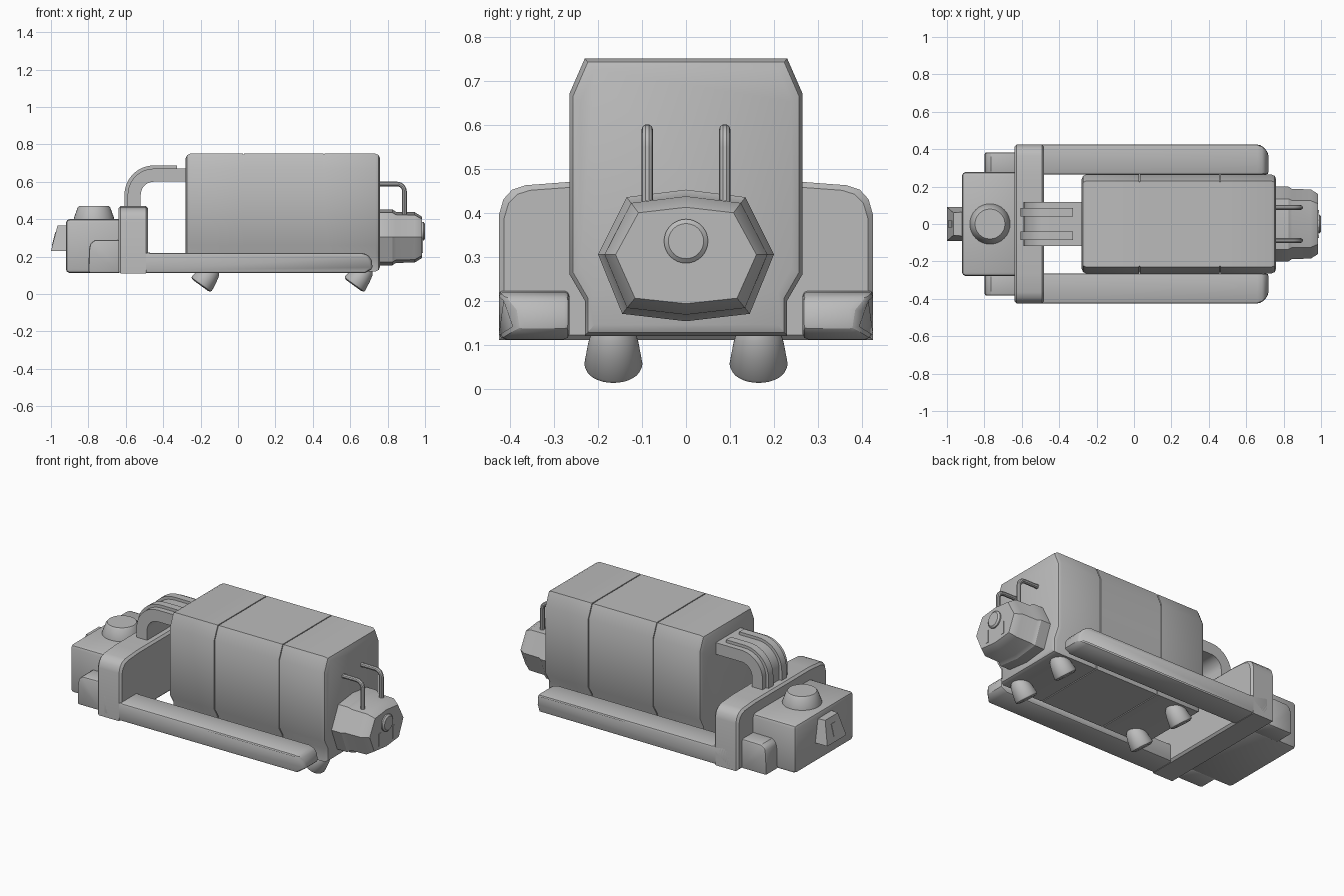
import bpy, bmesh, math
from mathutils import Vector, Matrix

cube = bpy.data.objects.get("Cube")
if cube:
    bpy.data.objects.remove(cube, do_unlink=True)

grey = bpy.data.materials.new("plain grey")
grey.use_nodes = True
grey.diffuse_color = (0.5, 0.5, 0.5, 1)
grey.node_tree.nodes["Principled BSDF"].inputs["Base Color"].default_value = (0.5, 0.5, 0.5, 1)


def finish(name, bm, bevel=0.0, segments=2):
    bmesh.ops.recalc_face_normals(bm, faces=bm.faces)
    if bevel:
        sharp = [e for e in bm.edges if e.calc_face_angle(0) > math.radians(35)]
        bmesh.ops.bevel(bm, geom=sharp, offset=bevel, segments=segments,
                        profile=0.5, affect='EDGES', clamp_overlap=True)
    mesh = bpy.data.meshes.new(name)
    bm.to_mesh(mesh)
    bm.free()
    mesh.materials.append(grey)
    ob = bpy.data.objects.new(name, mesh)
    bpy.context.collection.objects.link(ob)
    shade(ob)
    return ob


def shade(ob):
    bpy.ops.object.select_all(action='DESELECT')
    ob.select_set(True)
    bpy.context.view_layer.objects.active = ob
    bpy.ops.object.shade_smooth_by_angle(angle=math.radians(32))


def skin(name, rings, bevel=0.0, segments=2):
    """Join rings of points into a closed solid."""
    bm = bmesh.new()
    loops = [[bm.verts.new(p) for p in ring] for ring in rings]
    n = len(loops[0])
    for a, b in zip(loops, loops[1:]):
        for i in range(n):
            j = (i + 1) % n
            bm.faces.new((a[i], a[j], b[j], b[i]))
    bm.faces.new(loops[0])
    bm.faces.new(loops[-1])
    return finish(name, bm, bevel, segments)


def loft_x(name, half, sections):
    """Mirror a y-z half profile and loft it along x with (x, inset) sections."""
    prof = half + [(-y, z) for y, z in reversed(half) if y > 0]
    hy = max(y for y, z in prof)
    lo, hi = min(z for y, z in prof), max(z for y, z in prof)
    mid, hz = (lo + hi) / 2, (hi - lo) / 2
    return skin(name, [[(x, y * (1 - d / hy), mid + (z - mid) * (1 - d / hz)) for y, z in prof]
                       for x, d in sections])


def slab_y(name, outline, y0, y1, bevel=0.0, segments=2):
    return skin(name, [[(x, y, z) for x, z in outline] for y in (y0, y1)], bevel, segments)


def box(name, lo, hi, bevel=0.0, segments=2):
    outline = [(lo[0], lo[2]), (hi[0], lo[2]), (hi[0], hi[2]), (lo[0], hi[2])]
    return slab_y(name, outline, lo[1], hi[1], bevel, segments)


def lathe(name, base, axis, steps, sides=32):
    """Turn (distance, radius) steps about an axis."""
    turn = Vector((0, 0, 1)).rotation_difference(Vector(axis)).to_matrix()
    rings = []
    for h, r in steps:
        rings.append([Vector(base) + turn @ Vector((r * math.cos(2 * math.pi * i / sides),
                                                     r * math.sin(2 * math.pi * i / sides), h))
                      for i in range(sides)])
    return skin(name, rings)


# Main hull with two panel seams
hull = [(0.23, 0.12), (0.23, 0.20), (0.265, 0.26), (0.265, 0.67), (0.23, 0.75)]
stations = [(-0.28, 0.025), (-0.272, 0.008), (-0.255, 0)]
for s in (0.03, 0.46):
    stations += [(s - 0.003, 0), (s - 0.002, 0.005), (s + 0.002, 0.005), (s + 0.003, 0)]
stations += [(0.735, 0), (0.752, 0.008), (0.76, 0.025)]
loft_x("hull", hull, stations)

# Nose with flange, front button and slots
nose = [(0, 0.153), (0.145, 0.17), (0.2, 0.305), (0.135, 0.435), (0, 0.452)]
loft_x("nose", nose, [(0.74, 0), (0.825, 0), (0.845, 0.013), (0.945, 0.015), (0.985, 0.04)])
lathe("nose_button", (0.97, 0, 0.335), (1, 0, 0), [(0, 0.05), (0.022, 0.05), (0.03, 0.04)])
for side, y in (("left", 0.065), ("right", -0.065)):
    box(f"nose_slot_{side}", (0.98, y - 0.01, 0.22), (0.988, y + 0.01, 0.295))

# Bent grab rods above the nose
for side, y in (("left", 0.088), ("right", -0.088)):
    path = [(0.75, 0.588), (0.85, 0.588)]
    path += [(0.85 + 0.04 * math.sin(a), 0.548 + 0.04 * math.cos(a))
             for a in (math.pi * k / 12 for k in range(1, 7))]
    path += [(0.89, 0.42)]
    data = bpy.data.curves.new(f"grab_rod_{side}", 'CURVE')
    data.dimensions = '3D'
    data.bevel_depth = 0.013
    data.bevel_resolution = 3
    data.use_fill_caps = True
    line = data.splines.new('POLY')
    line.points.add(len(path) - 1)
    for p, (x, z) in zip(line.points, path):
        p.co = (x, y, z, 1)
    data.materials.append(grey)
    rod = bpy.data.objects.new(f"grab_rod_{side}", data)
    bpy.context.collection.objects.link(rod)
    bpy.ops.object.select_all(action='DESELECT')
    rod.select_set(True)
    bpy.context.view_layer.objects.active = rod
    bpy.ops.object.convert(target='MESH')
    shade(bpy.context.view_layer.objects.active)

# Cross frame and the two long side rails
arch = [(0.425, 0.11), (0.425, 0.395), (0.415, 0.43), (0.395, 0.452), (0.365, 0.462), (0.26, 0.47)]
loft_x("cross_frame", arch, [(-0.64, 0.012), (-0.628, 0), (-0.492, 0), (-0.48, 0.012)])
rail = [(-0.6, 0.112), (0.68, 0.112), (0.72, 0.135), (0.715, 0.18), (0.695, 0.21), (0.66, 0.22),
        (-0.47, 0.22), (-0.6, 0.25)]
for side, s in (("left", 1), ("right", -1)):
    ob = slab_y(f"side_rail_{side}", rail, s * 0.265, s * 0.425, 0.012)
    # Round the outer corner at the rail tip
    for v in ob.data.vertices:
        over = v.co.x - 0.66
        if over > 0 and abs(v.co.y) > 0.3:
            v.co.y -= s * 0.05 * (over / 0.06) ** 2

# Rear power box, side pods and top cap
box("rear_box", (-0.92, -0.278, 0.112), (-0.62, 0.278, 0.40), 0.02)
pod = [(-0.80, 0.112), (-0.63, 0.112), (-0.63, 0.29), (-0.765, 0.288), (-0.79, 0.27), (-0.797, 0.235)]
for side, s in (("left", 1), ("right", -1)):
    slab_y(f"side_pod_{side}", pod, s * 0.26, s * 0.383, 0.012)
lathe("top_cap", (-0.77, 0, 0.39), (0, 0, 1), [(0, 0.108), (0.015, 0.108), (0.07, 0.088), (0.08, 0.08)])

# Tapered tail plate with a slot
wedge = [[(-0.91, y, z) for y, z in ((-0.09, 0.23), (0.09, 0.23), (0.065, 0.365), (-0.065, 0.365))],
         [(x, y, z) for x, y, z in ((-1, -0.09, 0.23), (-1, 0.09, 0.23),
                                    (-0.965, 0.06, 0.365), (-0.965, -0.06, 0.365))]]
skin("tail_plate", wedge)
slot = [(-0.995, 0.26), (-0.977, 0.33), (-0.974, 0.33), (-0.990, 0.26)]
slab_y("tail_slot", slot, -0.018, 0.018)


# Curved duct from the frame to the hull, with two raised ribs
def elbow(outer, inner, end, foot):
    arc = [math.pi - math.pi / 2 * k / 10 for k in range(11)]
    pts = [(-0.45 + outer * math.cos(a), 0.53 + outer * math.sin(a)) for a in arc]
    back = [(-0.45 + inner * math.cos(a), 0.53 + inner * math.sin(a)) for a in reversed(arc)]
    return [(-0.45 - outer, foot)] + pts + [(end, 0.53 + outer), (end, 0.53 + inner)] + back + \
           [(-0.45 - inner, foot)]


slab_y("duct", elbow(0.14, 0.07, -0.26, 0.45), -0.118, 0.118)
for side, s in (("left", 1), ("right", -1)):
    slab_y(f"duct_rib_{side}", elbow(0.157, 0.12, -0.325, 0.45), s * 0.04, s * 0.085)

# Four tilted thruster nozzles below
for where, x in (("rear", -0.197), ("front", 0.622)):
    for side, y in (("left", 0.165), ("right", -0.165)):
        lathe(f"nozzle_{where}_{side}", (x, y, 0.05), (0.59, 0, 0.81),
              [(-0.006, 0.05), (0, 0.063), (0.008, 0.066), (0.06, 0.058), (0.095, 0.05), (0.115, 0.035)])
